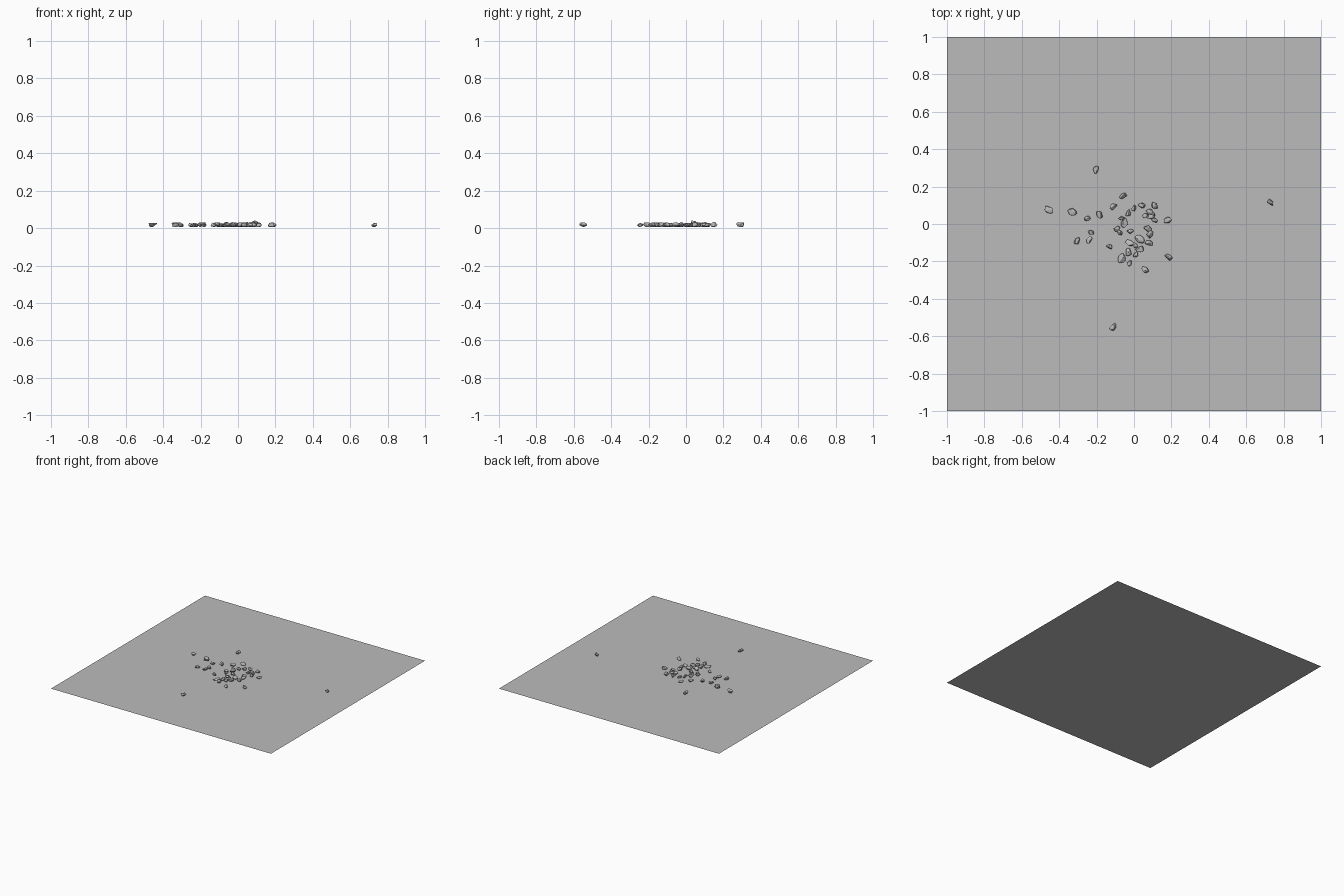
import bpy
import bmesh
import random
from math import radians
from mathutils import Vector, Matrix

random.seed(4)

cube = bpy.data.objects.get("Cube")
if cube:
    bpy.data.objects.remove(cube, do_unlink=True)


def make_material(name, rgb):
    mat = bpy.data.materials.new(name)
    mat.use_nodes = True
    colour = (*rgb, 1)
    mat.diffuse_color = colour
    mat.node_tree.nodes["Principled BSDF"].inputs["Base Color"].default_value = colour
    return mat


def add_object(name, bm, material):
    mesh = bpy.data.meshes.new(name)
    bm.to_mesh(mesh)
    bm.free()
    mesh.materials.append(material)
    obj = bpy.data.objects.new(name, mesh)
    bpy.context.collection.objects.link(obj)
    return obj


def pebble_shape(length, width, height):
    """Worn angular stone: hull of scattered points, bevelled and fitted to size."""
    bm = bmesh.new()
    for _ in range(16):
        point = Vector([random.gauss(0, 1) for _ in range(3)]).normalized()
        bm.verts.new(point)
    hull = bmesh.ops.convex_hull(bm, input=bm.verts)
    loose = [v for v in bm.verts if not v.link_faces]
    bmesh.ops.delete(bm, geom=loose, context="VERTS")
    bmesh.ops.bevel(bm, geom=bm.edges[:], offset=0.1, segments=1,
                    affect="EDGES", clamp_overlap=True)
    bmesh.ops.recalc_face_normals(bm, faces=bm.faces)
    # Fit the bounds exactly, with the underside resting at zero
    for axis, size in enumerate((length, width, height)):
        values = [v.co[axis] for v in bm.verts]
        low, span = min(values), max(values) - min(values)
        shift = 0 if axis == 2 else size / 2
        for v in bm.verts:
            v.co[axis] = (v.co[axis] - low) / span * size - shift
    return bm


grey = make_material("stone grey", (0.5, 0.5, 0.5))

# Ground sheet
bm = bmesh.new()
bmesh.ops.create_grid(bm, x_segments=1, y_segments=1, size=1)
add_object("ground_sheet", bm, grey)

# Pebbles as x, y in hundredths and the heading of the long axis in degrees,
# grouped by length
large = [(-45.5, 7.5, 155), (-5, 0.5, 75), (3, -8, 145), (-6.5, -18.5, 75),
         (-33, 6.5, 170)]
medium = [(-18.5, 5, 115), (-11, 9.5, 35), (-6, 15, 35), (4, 10, 165),
          (11, 10, 120), (8.5, 6.5, 150), (18, 2, 30), (7.5, -2.5, 130),
          (8.5, -5.5, 60), (-24, -8.5, 70), (3, -13.5, 10), (6, -24.5, 145),
          (18.5, -17.5, 140), (-11, -55, 55), (-20.5, 29, 75), (73, 11.5, 125),
          (-30.5, -9, 70), (-3, -15, 100), (8, -10, 170), (-2.5, -10, 160)]
small = [(-25, 3, 40), (-3, 6, 85), (0, 8.5, 60), (6, 4.5, 20), (10, 4.5, 70),
         (11, 2, 150), (-6.5, 3, 20), (-9, -2.5, 30), (-7.5, -4.5, 120),
         (-2, -4, 10), (-23, -4.5, 165), (-13, -12, 160), (0.5, -11.5, 130),
         (1, -16.5, 40), (-2.5, -21, 80)]

lift = 0.005
for label, group, length in (("large", large, 0.054), ("medium", medium, 0.042),
                             ("small", small, 0.034)):
    for x, y, heading in group:
        size = length * random.uniform(0.94, 1.06)
        bm = pebble_shape(size, size * random.uniform(0.62, 0.78),
                          random.uniform(0.021, 0.027))
        bm.transform(Matrix.Translation((x / 100, y / 100, lift))
                     @ Matrix.Rotation(radians(heading), 4, "Z"))
        add_object(label + "_pebble", bm, grey)

# One stone perched on the pile
bm = pebble_shape(0.034, 0.026, 0.02)
bm.transform(Matrix.Translation((0.09, 0.04, 0.02)))
add_object("perched_pebble", bm, grey)
